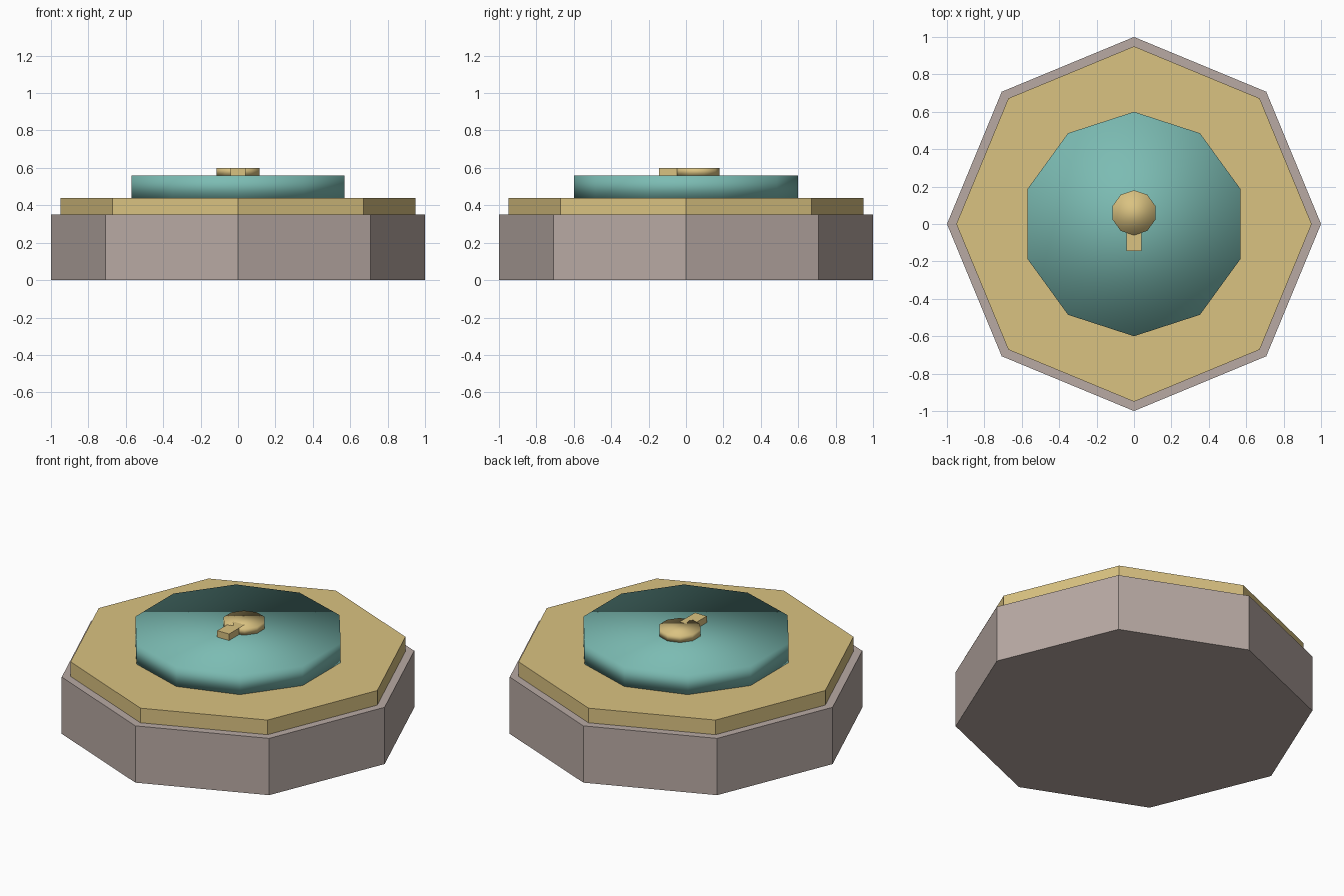
import bpy

if "Cube" in bpy.data.objects:
    bpy.data.objects.remove(bpy.data.objects["Cube"])


def material(name, rgb):
    mat = bpy.data.materials.new(name)
    mat.diffuse_color = (*rgb, 1)
    mat.use_nodes = True
    mat.node_tree.nodes["Principled BSDF"].inputs["Base Color"].default_value = mat.diffuse_color
    return mat


stone = material("warm_stone", (0.48, 0.40, 0.37))
brass = material("brass", (0.70, 0.54, 0.22))
teal = material("teal", (0.20, 0.50, 0.45))


def disc(name, sides, radius, z0, z1, mat, y=0.0, smooth=False):
    """Regular prism with a corner on +y, from height z0 to z1."""
    bpy.ops.mesh.primitive_cylinder_add(
        vertices=sides, radius=radius, depth=z1 - z0, location=(0, y, (z0 + z1) / 2))
    ob = bpy.context.object
    ob.name = name
    ob.data.materials.append(mat)
    if smooth:
        bpy.ops.object.shade_smooth()
    return ob


# Octagonal pedestal and the brass plate on top of it
disc("base", 8, 1.0, 0.0, 0.35, stone)
disc("top_plate", 8, 0.95, 0.35, 0.44, brass)

# Soft-shaded ten-sided button and the keyhole emblem on it
disc("button", 10, 0.6, 0.44, 0.56, teal, smooth=True)
disc("keyhole_round", 10, 0.12, 0.56, 0.60, brass, y=0.06, smooth=True)

# Straight stem of the keyhole
bpy.ops.mesh.primitive_cube_add(size=1, location=(0, -0.07, 0.58))
stem = bpy.context.object
stem.name = "keyhole_stem"
stem.scale = (0.08, 0.15, 0.04)
bpy.ops.object.transform_apply(location=False, rotation=False, scale=True)
stem.data.materials.append(brass)
